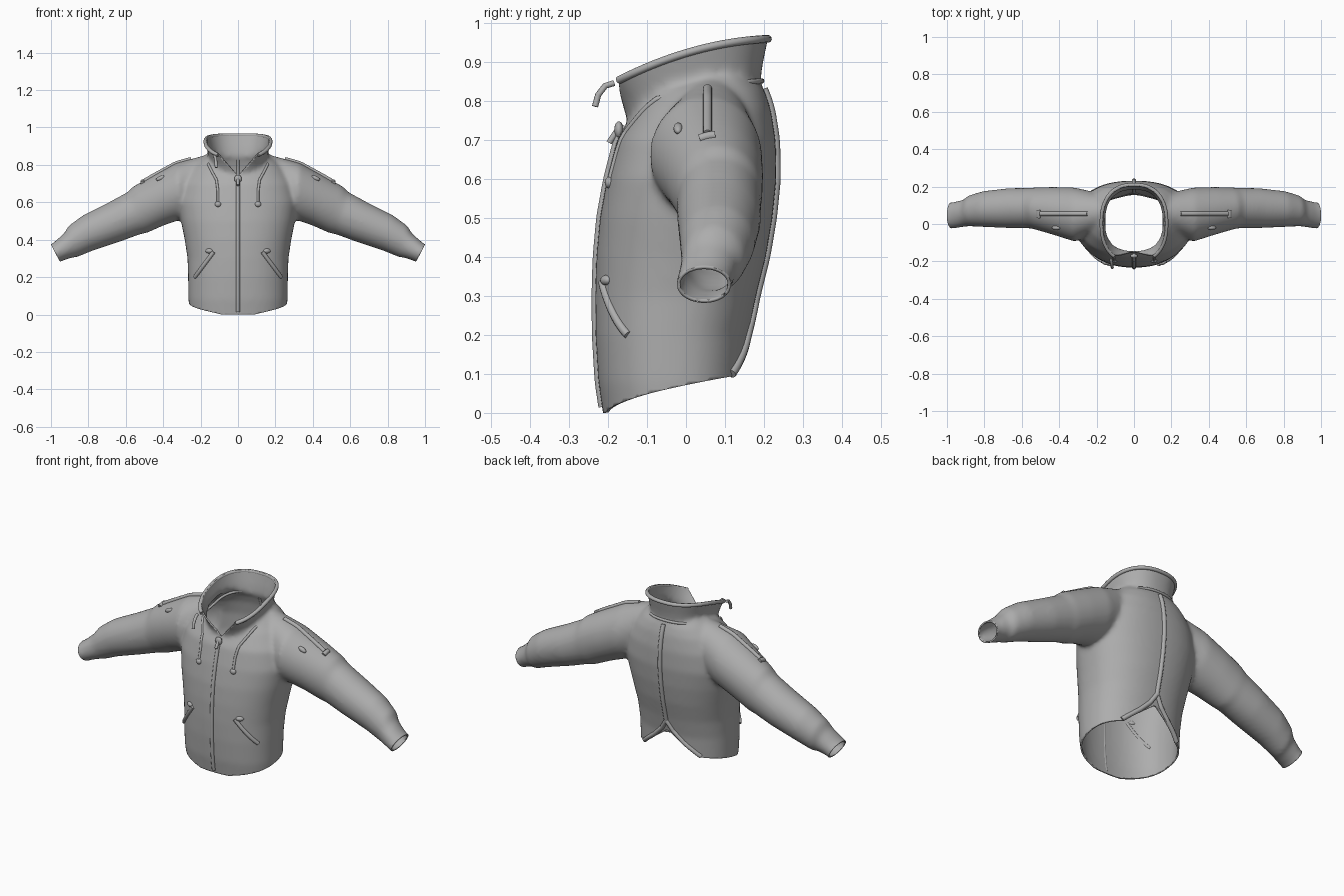
import bpy, bmesh, math
from mathutils import Vector
from mathutils.bvhtree import BVHTree

if "Cube" in bpy.data.objects:
    bpy.data.objects.remove(bpy.data.objects["Cube"], do_unlink=True)

GREY = (0.42, 0.42, 0.42, 1)
cloth = bpy.data.materials.new("grey cloth")
cloth.use_nodes = True
cloth.diffuse_color = GREY
cloth.node_tree.nodes["Principled BSDF"].inputs["Base Color"].default_value = GREY


def add_object(name, data):
    obj = bpy.data.objects.new(name, data)
    bpy.context.collection.objects.link(obj)
    if not data.materials:
        data.materials.append(cloth)
    return obj


def evaluated_mesh(obj):
    graph = bpy.context.evaluated_depsgraph_get()
    return bpy.data.meshes.new_from_object(obj.evaluated_get(graph))


def spow(v, e):
    return math.copysign(abs(v) ** e, v)


def oval(front, back, rx, height, power=2.3, n=48):
    """Squarish ring in plan; height(x, y) sets z."""
    ring = []
    for i in range(n):
        a = math.tau * i / n
        x = rx * spow(math.cos(a), 2 / power)
        y = (front + back) / 2 + (back - front) / 2 * spow(math.sin(a), 2 / power)
        ring.append(Vector((x, y, height(x, y))))
    return ring


def loft(bm, rings):
    """Closed solid through a list of rings."""
    loops = [[bm.verts.new(p) for p in r] for r in rings]
    n = len(loops[0])
    faces = [bm.faces.new((a[i], a[(i + 1) % n], b[(i + 1) % n], b[i]))
             for a, b in zip(loops, loops[1:]) for i in range(n)]
    faces += [bm.faces.new(loops[0]), bm.faces.new(loops[-1])]
    bmesh.ops.recalc_face_normals(bm, faces=faces)


def collar_height(level):
    return lambda x, y: level + 0.3 * y - 0.6 * y * y


def collar_top(x, y):
    notch = 0.13 * max(0, 1 - abs(x) / 0.11) if y < -0.05 else 0
    return collar_height(0.93)(x, y) - notch


def hem(x, y):
    notch = 0.12 * max(0, 1 - abs(x) / 0.17) if y > 0.05 else 0
    return 0.1 * (max(y + 0.205, 0) / 0.36) ** 0.6 + notch


def trim(bm, height, keep_above):
    """Cut the mesh along the surface z = height(x, y)."""
    for v in bm.verts:
        v.co.z -= height(v.co.x, v.co.y)
    bmesh.ops.bisect_plane(bm, geom=bm.verts[:] + bm.edges[:] + bm.faces[:],
                           plane_co=(0, 0, 0), plane_no=(0, 0, 1),
                           clear_inner=keep_above, clear_outer=not keep_above)
    for v in bm.verts:
        v.co.z += height(v.co.x, v.co.y)


bm = bmesh.new()
# Torso: height, front, back, half width
torso = [(-0.04, -.207, .15, .255), (.08, -.225, .152, .265), (.2, -.232, .16, .267),
         (.3, -.233, .18, .27), (.4, -.23, .205, .285), (.5, -.221, .222, .305),
         (.6, -.203, .232, .32), (.7, -.177, .23, .3), (.78, -.13, .217, .25),
         (.83, -.09, .2, .2), (.86, 0, .17, .16)]
loft(bm, [oval(f, b, rx, lambda x, y, z=z: z) for z, f, b, rx in torso])
# Collar column: level, front, back, half width
collar = [(.72, -.12, .17, .14), (.81, -.15, .19, .153), (.86, -.168, .197, .16),
          (.93, -.203, .212, .176), (.99, -.225, .222, .185)]
loft(bm, [oval(f, b, rx, collar_height(z), 2.4) for z, f, b, rx in collar])
# Sleeves: top x, top z, bottom x, bottom z, depth centre, half depth
sleeve = [(.13, .865, .2, .56, .07, .09), (.33, .81, .3, .51, .05, .145),
          (.46, .74, .4, .475, .07, .128), (.56, .685, .49, .435, .083, .113),
          (.59, .655, .52, .43, .085, .108), (.7, .595, .63, .39, .085, .107),
          (.83, .53, .78, .34, .08, .096), (.905, .475, .865, .305, .07, .082),
          (.93, .435, .885, .305, .058, .073), (.98, .39, .94, .287, .047, .071),
          (1.04, .35, .99, .26, .045, .071)]
for s in (1, -1):
    rings = []
    for tx, tz, bx, bz, cy, hw in sleeve:
        top, low = Vector((s * tx, cy, tz)), Vector((s * bx, cy, bz))
        rings.append([(top + low) / 2 + (top - low) / 2 * math.sin(a)
                      + Vector((0, hw * math.cos(a), 0))
                      for a in (math.tau * i / 40 for i in range(40))])
    loft(bm, rings)
solid = bpy.data.meshes.new("jacket_shell")
bm.to_mesh(solid)
bm.free()

# Fuse the solids into one skin, soften it, then open hem, neck and cuffs
shell = add_object("jacket_shell", solid)
remesh = shell.modifiers.new("Fuse", 'REMESH')
remesh.mode = 'VOXEL'
remesh.voxel_size = 0.011
skin = evaluated_mesh(shell)
shell.modifiers.clear()
bm = bmesh.new()
bm.from_mesh(skin)
for _ in range(5):
    bmesh.ops.smooth_vert(bm, verts=bm.verts, factor=0.5,
                          use_axis_x=True, use_axis_y=True, use_axis_z=True)
tree = BVHTree.FromBMesh(bm)
trim(bm, hem, True)
trim(bm, collar_top, False)
for s in (1, -1):
    bmesh.ops.bisect_plane(bm, geom=bm.verts[:] + bm.edges[:] + bm.faces[:],
                           plane_co=(s * 0.977, 0, 0.33), plane_no=(s * 0.885, 0, -0.47),
                           clear_outer=True)
bm.to_mesh(skin)
bm.free()
shell.data = skin
if not skin.materials:
    skin.materials.append(cloth)
skin.shade_smooth()
thick = shell.modifiers.new("Thickness", 'SOLIDIFY')
thick.thickness = 0.008
thick.offset = -1


def drape(points, axis, steps=10):
    """Lay a path on the skin: 'front'/'back' take (x, z), 'top' takes (x, y)."""
    out = []
    flat = [p for a, b in zip(points, points[1:])
            for p in (Vector(a).lerp(Vector(b), i / steps) for i in range(steps))]
    for p in flat + [Vector(points[-1])]:
        if axis == 'top':
            origin, ray = Vector((p.x, p.y, 2)), Vector((0, 0, -1))
        else:
            side = -1 if axis == 'front' else 1
            origin, ray = Vector((p.x, 2 * side, p.y)), Vector((0, -side, 0))
        hit = tree.ray_cast(origin, ray)[0]
        if hit:
            out.append(hit)
    return out


def cord(name, points, radius, cyclic=False):
    curve = bpy.data.curves.new(name, 'CURVE')
    curve.dimensions = '3D'
    curve.bevel_depth = radius
    curve.bevel_resolution = 3
    curve.use_fill_caps = True
    spline = curve.splines.new('POLY')
    spline.points.add(len(points) - 1)
    spline.use_cyclic_u = cyclic
    for sp, p in zip(spline.points, points):
        sp.co = (*p, 1)
    temp = add_object(name, curve)
    mesh = evaluated_mesh(temp)
    bpy.data.objects.remove(temp, do_unlink=True)
    mesh.shade_smooth()
    return add_object(name, mesh)


def bead(name, centre, size, rotation=(0, 0, 0)):
    mesh = bpy.data.meshes.new(name)
    b = bmesh.new()
    bmesh.ops.create_uvsphere(b, u_segments=16, v_segments=10, radius=1)
    b.to_mesh(mesh)
    b.free()
    mesh.shade_smooth()
    obj = add_object(name, mesh)
    obj.location, obj.scale, obj.rotation_euler = centre, size, rotation


# Front zip with its slider and pull
cord("front_zip", drape([(0, .015), (0, .735)], 'front', 50), 0.01)
bead("zip_slider", (0, -.172, .725), (.02, .012, .022))
cord("zip_pull", [(0, -.165, .74), (0, -.182, .715), (0, -.197, .692)], 0.008)

# Back seam piping, splitting above the hem notch
cord("back_seam", drape([(0, .83), (0, .27)], 'back', 40), 0.012)
for s, side in ((1, "left"), (-1, "right")):
    cord(side + "_back_split", drape([(0, .28), (s * .035, .225), (s * .09, .17),
                                      (s * .14, .13), (s * .175, .1)], 'back'), 0.012)

# Drawcord round the collar base and down the chest
chest = [(.107, .59), (.107, .66), (.115, .72), (.14, .765), (.16, .805)]
left_end = drape(chest, 'front')
right_end = drape([(-x, z) for x, z in chest], 'front')
around = oval(-.152, .194, .16, collar_height(.815), 2.4)[0:25]
cord("collar_drawcord", left_end + around + right_end[::-1], 0.007)
for side, end in (("left", left_end), ("right", right_end)):
    bead(side + "_cord_stop", end[0], (.017, .012, .015))

# Rolled collar edge, with a small strap at one tip
edge = []
for p in oval(-.201, .21, .174, collar_height(.922), 2.4, 96):
    if p.y > -.05 or abs(p.x) > .1:
        edge.append(p)
start = next(i for i, p in enumerate(edge) if p.x > 0 and p.y < -.05 and p.x < .12) \
    if any(0 < p.x < .12 and p.y < -.05 for p in edge) else len(edge) - 1
lowest = max((i for i in range(len(edge))),
             key=lambda i: (edge[i] - edge[i - 1]).length)
cord("collar_edge", edge[lowest:] + edge[:lowest], 0.01)
cord("collar_strap", [(-.125, -.185, .845), (-.12, -.207, .838), (-.118, -.225, .815),
                      (-.116, -.233, .785)], 0.008)

for s, side in ((1, "left"), (-1, "right")):
    # Slanted pocket and its eyelet
    cord(side + "_pocket", drape([(s * .13, .335), (s * .23, .2)], 'front', 12), 0.011)
    eye = drape([(s * .155, .34), (s * .155, .34)], 'front', 1)[0]
    bead(side + "_pocket_eyelet", eye, (.021, .013, .013), (0, 0, s * .5))
    # Shoulder zip with end bar
    cord(side + "_shoulder_zip", drape([(s * .25, .055), (s * .5, .055)], 'top', 20), 0.012)
    cord(side + "_shoulder_zip_stop", drape([(s * .51, .035), (s * .51, .075)], 'top', 4), 0.012)
    # Sleeve vent
    vent = drape([(s * .415, -.02), (s * .415, -.02)], 'top', 1)[0]
    bead(side + "_sleeve_vent", vent, (.025, .012, .012), (0, s * .4, 0))
